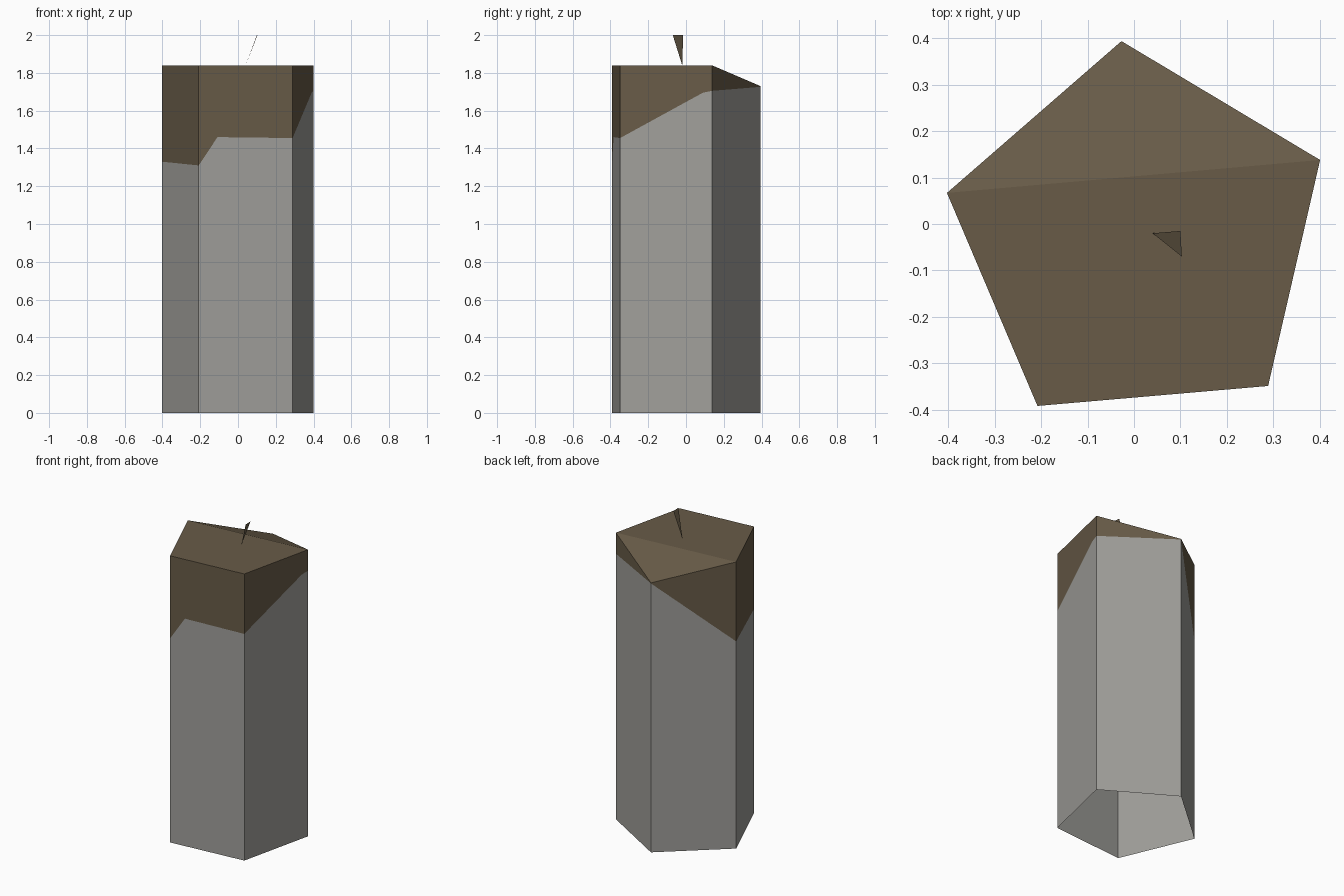
import bpy
import bmesh
from mathutils import Vector

if "Cube" in bpy.data.objects:
    bpy.data.objects.remove(bpy.data.objects["Cube"], do_unlink=True)


def make_material(name, rgb):
    mat = bpy.data.materials.new(name)
    mat.use_nodes = True
    mat.diffuse_color = (*rgb, 1)
    mat.node_tree.nodes["Principled BSDF"].inputs["Base Color"].default_value = (*rgb, 1)
    return mat


def make_part(name, polygons, mat):
    """Flat-shaded object from polygons, with shared corners welded."""
    bm = bmesh.new()
    for poly in polygons:
        bm.faces.new([bm.verts.new(p) for p in poly])
    bmesh.ops.remove_doubles(bm, verts=bm.verts, dist=0.0005)
    mesh = bpy.data.meshes.new(name)
    bm.to_mesh(mesh)
    bm.free()
    mesh.materials.append(mat)
    obj = bpy.data.objects.new(name, mesh)
    bpy.context.collection.objects.link(obj)
    return obj


stone = make_material("grey stone", (0.35, 0.345, 0.325))
earth = make_material("brown earth", (0.138, 0.105, 0.064))

# Pentagon corners, counter-clockwise: x, y, top height, colour border height
corners = [
    (-0.208, -0.392, 1.84, 1.31),
    (0.289, -0.349, 1.84, 1.455),
    (0.401, 0.138, 1.84, 1.705),
    (-0.027, 0.394, 1.73, 1.726),
    (-0.403, 0.067, 1.84, 1.33),
]
# Extra border bend on a wall: wall number -> (fraction along wall, height)
bends = {0: (0.2, 1.46), 1: (0.9, 1.695)}

# Walls, split along the border into stone below and earth above
shaft_faces, cap_faces = [], []
for i, a in enumerate(corners):
    b = corners[(i + 1) % len(corners)]
    base_a, base_b = Vector((a[0], a[1], 0)), Vector((b[0], b[1], 0))
    border = [base_a + Vector((0, 0, a[3]))]
    if i in bends:
        t, z = bends[i]
        border.append(base_a.lerp(base_b, t) + Vector((0, 0, z)))
    border.append(base_b + Vector((0, 0, b[3])))
    shaft_faces.append([base_a, base_b] + border[::-1])
    cap_faces.append(border + [Vector((b[0], b[1], b[2])), Vector((a[0], a[1], a[2]))])

# Lid: a level front part and a sloping back triangle
top = [Vector(c[:3]) for c in corners]
cap_faces.append([top[0], top[1], top[2], top[4]])
cap_faces.append([top[2], top[3], top[4]])

# The shaft is open underneath
make_part("stone_shaft", shaft_faces, stone)
make_part("earth_cap", cap_faces, earth)

# Single thin blade standing on the lid
make_part("grass_blade", [[(0.04, -0.02, 1.84), (0.103, -0.07, 2.0), (0.1, -0.015, 2.0)]], earth)
